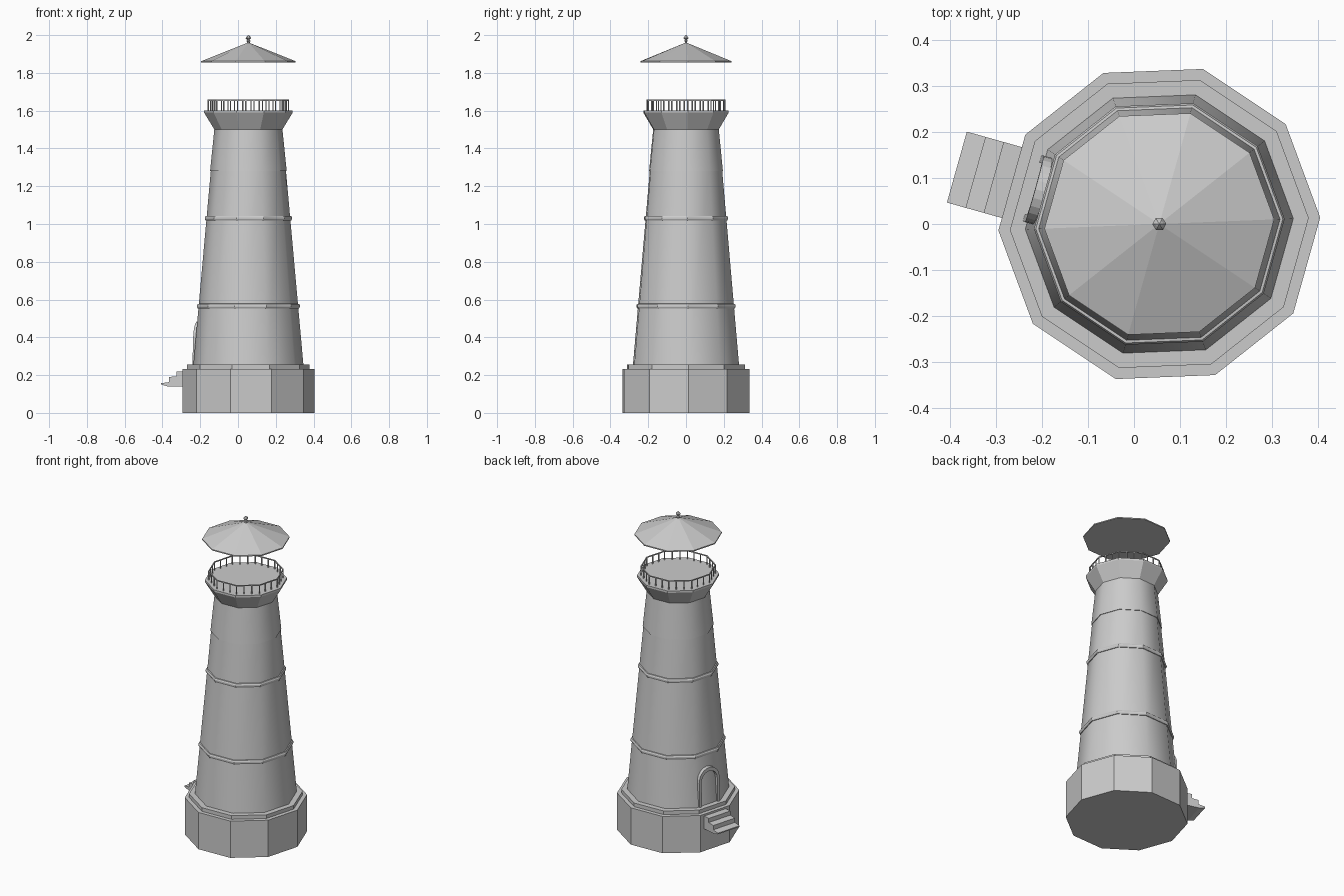
import bpy, bmesh, math
from mathutils import Matrix, Vector

if "Cube" in bpy.data.objects:
    bpy.data.objects.remove(bpy.data.objects["Cube"], do_unlink=True)

CX = 0.055                      # tower axis
SIDES = 10
TURN = math.radians(2.3)        # angle of the first corner
DOOR = TURN + math.radians(162) # direction of the door side

stone = bpy.data.materials.new("pale_grey_stone")
stone.use_nodes = True
grey = (0.6, 0.6, 0.6, 1)
stone.diffuse_color = grey
stone.node_tree.nodes["Principled BSDF"].inputs["Base Color"].default_value = grey


def finish(name, bm, smooth=False):
    bmesh.ops.recalc_face_normals(bm, faces=bm.faces)
    mesh = bpy.data.meshes.new(name)
    bm.to_mesh(mesh)
    bm.free()
    mesh.materials.append(stone)
    for p in mesh.polygons:
        p.use_smooth = smooth
    ob = bpy.data.objects.new(name, mesh)
    bpy.context.collection.objects.link(ob)
    return ob


def corner(r, z, k, sides=SIDES):
    a = TURN + math.tau * k / sides
    return Vector((CX + r * math.cos(a), r * math.sin(a), z))


def lathe(name, profile, smooth=False, caps=True, loop=False, sides=SIDES):
    """Turn (radius, height) points around the tower axis."""
    bm = bmesh.new()
    rings = [[bm.verts.new(corner(r, z, k, sides)) for k in range(sides)]
             for r, z in profile]
    pairs = list(zip(rings, rings[1:]))
    if loop:
        pairs.append((rings[-1], rings[0]))
    for low, high in pairs:
        for k in range(sides):
            n = (k + 1) % sides
            bm.faces.new((low[k], low[n], high[n], high[k]))
    if caps and not loop:
        bm.faces.new(rings[0])
        bm.faces.new(rings[-1])
    return finish(name, bm, smooth)


def extrude_outline(name, outline, vec, matrix):
    """Make a solid from a flat outline, then place it."""
    bm = bmesh.new()
    face = bm.faces.new([bm.verts.new(p) for p in outline])
    new = bmesh.ops.extrude_face_region(bm, geom=[face])["geom"]
    bmesh.ops.translate(bm, vec=vec, verts=[v for v in new if isinstance(v, bmesh.types.BMVert)])
    bm.transform(matrix)
    return finish(name, bm)


def wall(z):
    return 0.292 - 0.09 * (z - 0.25)


# Foundation and stepped ledge
lathe("foundation", [(0.35, 0), (0.35, 0.232)])
lathe("foundation_ledge", [(0.325, 0.23), (0.325, 0.255)])

# Tapered tower and slightly wider upper stage
lathe("tower_wall", [(wall(0.25), 0.25), (wall(1.3), 1.3)], smooth=True, caps=False)
lathe("upper_tower_wall", [(0.203, 1.28), (0.18, 1.505)], smooth=True, caps=False)
lathe("upper_tower_lip", [(0.19, 1.28), (0.203, 1.28)], caps=False)

# Moulded bands
for name, z in (("lower_band", 0.565), ("upper_band", 1.03)):
    r = wall(z)
    lathe(name, [(r - 0.01, z - 0.014), (r + 0.005, z - 0.012), (r + 0.009, z - 0.004),
                 (r + 0.009, z + 0.004), (r + 0.005, z + 0.012), (r - 0.01, z + 0.014)], loop=True)

# Flared gallery
lathe("gallery", [(0.18, 1.5), (0.235, 1.59), (0.235, 1.602)])

# Railing: top rail and three posts per side
R, T = 0.213, 0.003
lathe("gallery_rail", [(R - T, 1.652), (R + T, 1.652), (R + T, 1.658), (R - T, 1.658)], loop=True)
bm = bmesh.new()
for k in range(SIDES):
    a, b = corner(R, 1.628, k), corner(R, 1.628, k + 1)
    for i in range(3):
        place = Matrix.Translation(a.lerp(b, i / 3))
        bmesh.ops.create_cone(bm, cap_ends=True, segments=6, radius1=0.0035, radius2=0.0035,
                              depth=0.054, matrix=place)
finish("gallery_posts", bm)

# Roof and finial
lathe("roof", [(0.25, 1.855), (0.25, 1.862), (0.008, 1.958)])
lathe("finial", [(0.008, 1.95), (0.007, 1.966), (0.013, 1.969), (0.007, 1.973), (0.007, 1.976),
                 (0.015, 1.984), (0.009, 1.993), (0.001, 2.0)], sides=6)

# Door side: local x runs outward, y sideways, z up
door_place = Matrix.Translation((CX, 0, 0)) @ Matrix.Rotation(DOOR, 4, "Z")


# Arched door frame
def arch(half, top, steps=12):
    spring = 0.405
    pts = [(half, 0.25)]
    for i in range(steps + 1):
        a = math.pi * i / steps
        pts.append((half * math.cos(a), spring + (top - spring) * math.sin(a)))
    return pts + [(-half, 0.25)]


bm = bmesh.new()
loops = []
for half, top, back in ((0.075, 0.485, True), (0.075, 0.485, False),
                        (0.058, 0.462, False), (0.058, 0.462, True)):
    loops.append([bm.verts.new((0.245 if back else 0.287 - 0.03 * (z - 0.25), y, z))
                  for y, z in arch(half, top)])
for one, two in zip(loops, loops[1:] + loops[:1]):
    for i in range(len(one) - 1):
        bm.faces.new((one[i], one[i + 1], two[i + 1], two[i]))
bm.transform(door_place)
finish("door_frame", bm)

# Steps up to the door
steps = [(0.32, 0.14), (0.42, 0.14), (0.457, 0.15), (0.457, 0.157), (0.415, 0.163), (0.415, 0.19),
         (0.374, 0.194), (0.374, 0.22), (0.32, 0.22)]
extrude_outline("entrance_steps", [(x, -0.08, z) for x, z in steps], (0, 0.16, 0), door_place)
